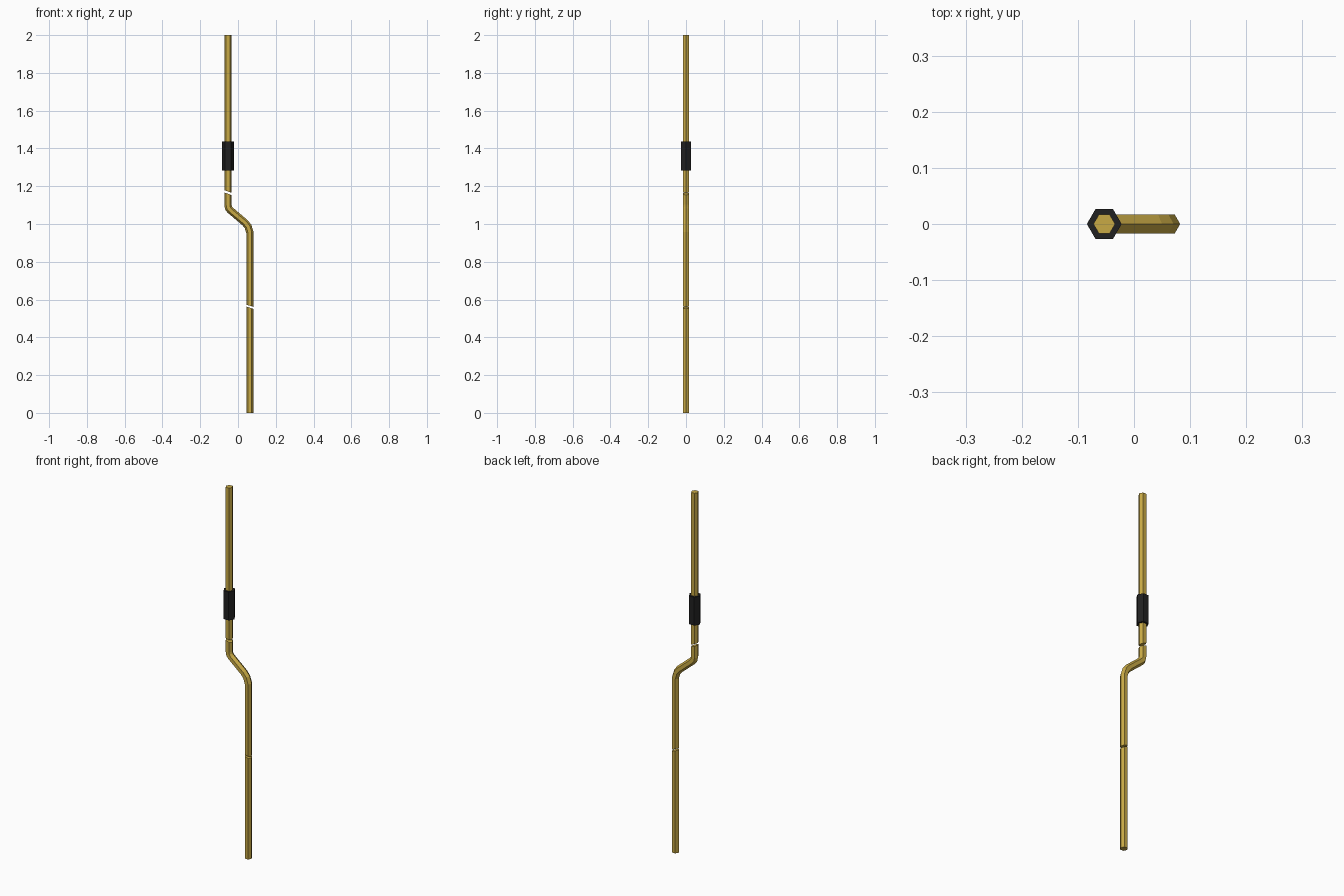
import bpy, bmesh, math

if "Cube" in bpy.data.objects:
    bpy.data.objects.remove(bpy.data.objects["Cube"])


def material(name, rgb):
    m = bpy.data.materials.new(name)
    m.diffuse_color = (*rgb, 1)
    m.use_nodes = True
    m.node_tree.nodes["Principled BSDF"].inputs["Base Color"].default_value = m.diffuse_color
    return m


brass = material("brass", (0.58, 0.40, 0.06))
black = material("black_rubber", (0.015, 0.015, 0.015))


def hex_sweep(name, rings, radius, mat):
    """Hexagonal bar through rings of (x, z, tilt in degrees), bending in the XZ plane."""
    bm = bmesh.new()
    loops = []
    for i, (x, z, tilt) in enumerate(rings):
        # stretch the ring so that the bar keeps its width where cut at a slant
        a, b = (rings[0], rings[1]) if i == 0 else (rings[i - 1], rings[i])
        seg = math.atan2(a[0] - b[0], b[1] - a[1])
        t = math.radians(tilt)
        k = radius / math.cos(t - seg)
        loop = []
        for j in range(6):
            ang = j * math.pi / 3
            u = k * math.cos(ang)
            loop.append(bm.verts.new((x + u * math.cos(t),
                                      radius * math.sin(ang),
                                      z + u * math.sin(t))))
        loops.append(loop)
    for lo, hi in zip(loops, loops[1:]):
        for j in range(6):
            n = (j + 1) % 6
            bm.faces.new((lo[j], lo[n], hi[n], hi[j]))
    bm.faces.new(loops[0][::-1])
    bm.faces.new(loops[-1])
    bmesh.ops.recalc_face_normals(bm, faces=bm.faces)
    me = bpy.data.meshes.new(name)
    bm.to_mesh(me)
    bm.free()
    me.materials.append(mat)
    ob = bpy.data.objects.new(name, me)
    bpy.context.collection.objects.link(ob)
    return ob


LOW, HIGH, R = 0.063, -0.053, 0.0193

# lower bar, ending in a slanted cut
hex_sweep("lower_bar", [(LOW, 0, 0), (LOW, 0.557, -18)], R, brass)

# cranked middle bar between the two cuts
hex_sweep("cranked_bar", [
    (LOW, 0.567, -18), (LOW, 0.955, 10), (0.053, 0.987, 28), (0.036, 1.008, 44),
    (-0.041, 1.073, 38), (-0.05, 1.085, 25), (HIGH, 1.10, 8), (HIGH, 1.160, -20),
], R, brass)

# upper bar
hex_sweep("upper_bar", [(HIGH, 1.172, -20), (HIGH, 2, 0)], R, brass)

# grip sleeve
hex_sweep("grip", [(HIGH, 1.282, 0), (HIGH, 1.437, 0)], 0.031, black)
